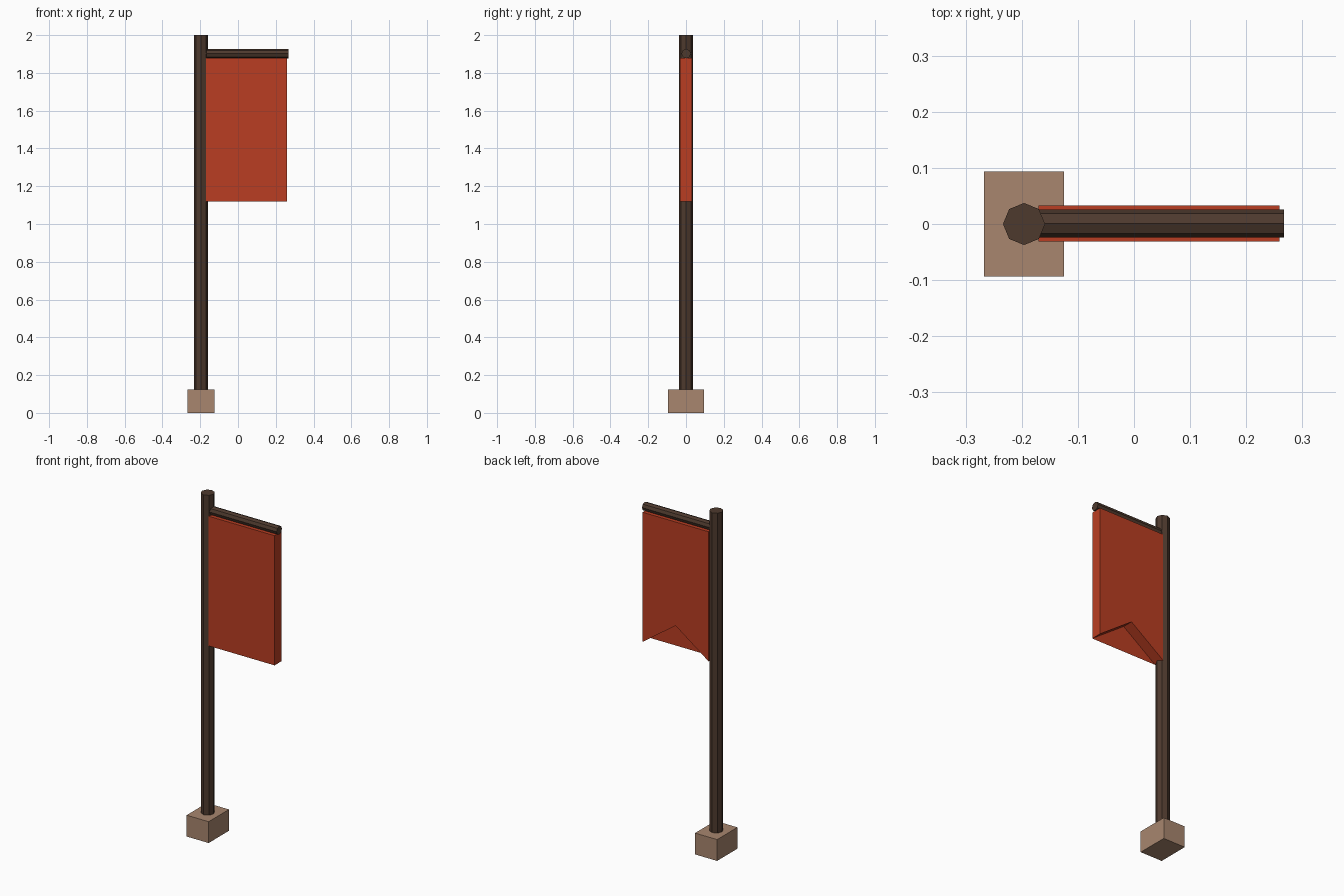
import bpy, bmesh, math
from mathutils import Matrix, Vector

if "Cube" in bpy.data.objects:
    bpy.data.objects.remove(bpy.data.objects["Cube"])


def material(name, rgb):
    m = bpy.data.materials.new(name)
    m.diffuse_color = (*rgb, 1)
    m.use_nodes = True
    m.node_tree.nodes["Principled BSDF"].inputs["Base Color"].default_value = m.diffuse_color
    return m


WOOD = material("dark wood", (0.076, 0.042, 0.027))
STONE = material("tan stone", (0.392, 0.238, 0.156))
CLOTH = material("red cloth", (0.491, 0.048, 0.016))


def finish(name, bm, mat):
    me = bpy.data.meshes.new(name)
    bm.to_mesh(me)
    bm.free()
    me.materials.append(mat)
    ob = bpy.data.objects.new(name, me)
    bpy.context.collection.objects.link(ob)
    return ob


def rod(name, start, end, radius, mat):
    """Eight-sided rod between two points, corners on the axes."""
    a, b = Vector(start), Vector(end)
    bm = bmesh.new()
    turn = (b - a).to_track_quat('Z', 'Y').to_matrix().to_4x4()
    bmesh.ops.create_cone(bm, cap_ends=True, segments=8, radius1=radius,
                          radius2=radius, depth=(b - a).length,
                          matrix=Matrix.Translation((a + b) / 2) @ turn)
    return finish(name, bm, mat)


POLE_X = -0.196

# Base block
bm = bmesh.new()
bmesh.ops.create_cube(bm, size=1, matrix=Matrix.Translation((POLE_X, 0, 0.0625))
                      @ Matrix.Diagonal((0.143, 0.188, 0.125, 1)))
finish("base_block", bm, STONE)

# Pole and crossbar
rod("pole", (POLE_X, 0, 0.02), (POLE_X, 0, 2), 0.0375, WOOD)
rod("crossbar", (POLE_X, 0.001, 1.902), (0.267, 0.001, 1.902), 0.025, WOOD)

# Banner: notched slab whose front sheet is a full rectangle
X0, X1, Z0, Z1, APEX = -0.17, 0.259, 1.12, 1.88, 1.272
outline = [(X0, Z0), ((X0 + X1) / 2, APEX), (X1, Z0), (X1, Z1), (X0, Z1)]
bm = bmesh.new()
front = [bm.verts.new((x, -0.031, z)) for x, z in outline]
back = [bm.verts.new((x, 0.033, z)) for x, z in outline]
bm.faces.new([front[i] for i in (0, 2, 3, 4)])
bm.faces.new(back[::-1])
for i in range(5):
    j = (i + 1) % 5
    bm.faces.new((front[j], front[i], back[i], back[j]))
finish("banner", bm, CLOTH)
